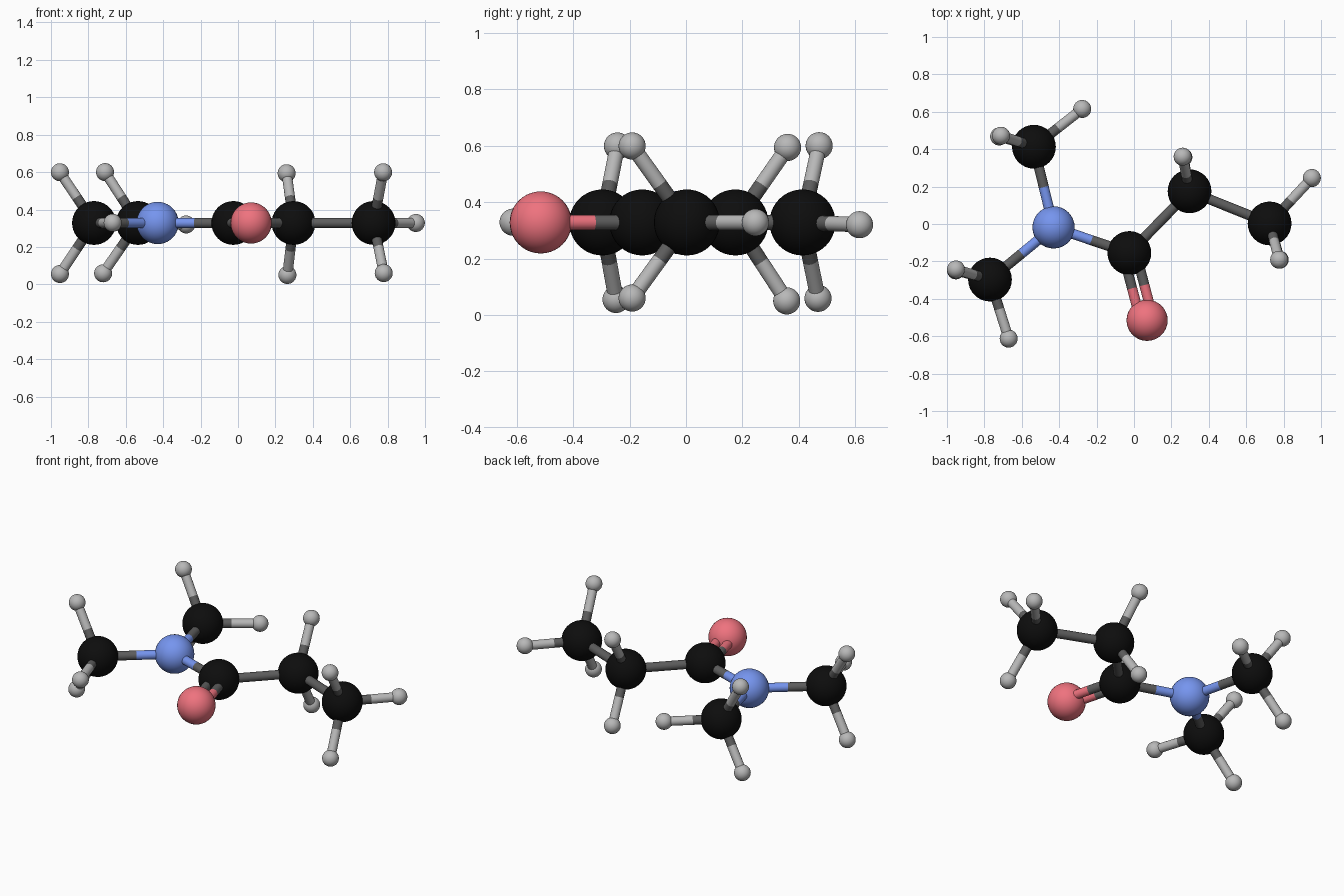
import bpy
from mathutils import Vector

if "Cube" in bpy.data.objects:
    bpy.data.objects.remove(bpy.data.objects["Cube"])

MID = 0.328      # height of the molecule's plane
BOND_R = 0.027


def material(name, rgb):
    m = bpy.data.materials.new(name)
    m.diffuse_color = (*rgb, 1)
    m.use_nodes = True
    m.node_tree.nodes["Principled BSDF"].inputs["Base Color"].default_value = m.diffuse_color
    return m


BLACK = material("carbon_black", (0.004, 0.004, 0.004))
DARK = material("carbon_bond_grey", (0.11, 0.11, 0.11))
BLUE = material("nitrogen_blue", (0.18, 0.30, 0.86))
RED = material("oxygen_red", (0.86, 0.17, 0.21))
LIGHT = material("hydrogen_grey", (0.48, 0.48, 0.48))

# element: (radius, ball material, bond material)
ELEMENTS = {
    "carbon": (0.117, BLACK, DARK),
    "nitrogen": (0.113, BLUE, BLUE),
    "oxygen": (0.110, RED, RED),
    "hydrogen": (0.048, LIGHT, LIGHT),
}


def finish(ob, name, mat):
    ob.name = name
    ob.data.materials.append(mat)
    bpy.ops.object.shade_smooth_by_angle()


def ball(name, element, pos):
    radius, mat, _ = ELEMENTS[element]
    bpy.ops.mesh.primitive_uv_sphere_add(segments=32, ring_count=20,
                                         radius=radius, location=pos)
    finish(bpy.context.object, name, mat)


def rod(name, a, b, mat):
    d = b - a
    bpy.ops.mesh.primitive_cylinder_add(vertices=24, radius=BOND_R, depth=d.length,
                                        end_fill_type='NOTHING', location=(a + b) / 2,
                                        rotation=d.to_track_quat('Z', 'Y').to_euler())
    finish(bpy.context.object, name, mat)


def bond(name, a, b, kind_a, kind_b, shift=Vector((0, 0, 0))):
    # two coloured halves meeting midway
    mid = (a + b) / 2
    rod(name + "_half_a", a + shift, mid + shift, ELEMENTS[kind_a][2])
    rod(name + "_half_b", mid + shift, b + shift, ELEMENTS[kind_b][2])


# heavy atoms, all in one plane
HEAVY = {
    "nitrogen": ("nitrogen", -0.43, -0.018),
    "upper_methyl_carbon": ("carbon", -0.535, 0.413),
    "left_methyl_carbon": ("carbon", -0.77, -0.297),
    "carbonyl_carbon": ("carbon", -0.025, -0.155),
    "oxygen": ("oxygen", 0.07, -0.515),
    "middle_carbon": ("carbon", 0.297, 0.175),
    "end_methyl_carbon": ("carbon", 0.725, 0.003),
}
atoms = {n: (e, Vector((x, y, MID))) for n, (e, x, y) in HEAVY.items()}
for name, (element, pos) in atoms.items():
    ball(name + "_ball", element, pos)

# backbone bonds
for a, b in [("nitrogen", "upper_methyl_carbon"), ("nitrogen", "left_methyl_carbon"),
             ("nitrogen", "carbonyl_carbon"), ("carbonyl_carbon", "middle_carbon"),
             ("middle_carbon", "end_methyl_carbon")]:
    bond(f"bond_{a}_{b}", atoms[a][1], atoms[b][1], atoms[a][0], atoms[b][0])

# double bond to the oxygen
c, o = atoms["carbonyl_carbon"][1], atoms["oxygen"][1]
side = (o - c).cross(Vector((0, 0, 1))).normalized() * 0.034
for i, s in enumerate((-1, 1)):
    bond(f"double_bond_{i}", c, o, "carbon", "oxygen", side * s)

# hydrogens: parent carbon -> positions
HYDROGENS = {
    "upper_methyl_carbon": [(-0.277, 0.615, 0.32), (-0.711, 0.472, 0.600), (-0.721, 0.468, 0.059)],
    "left_methyl_carbon": [(-0.67, -0.613, 0.329), (-0.952, -0.243, 0.599), (-0.952, -0.248, 0.055)],
    "middle_carbon": [(0.260, 0.360, 0.594), (0.264, 0.357, 0.050)],
    "end_methyl_carbon": [(0.951, 0.246, 0.328), (0.776, -0.191, 0.599), (0.779, -0.191, 0.060)],
}
for parent, spots in HYDROGENS.items():
    for i, p in enumerate(spots):
        p = Vector(p)
        ball(f"{parent}_hydrogen_{i}", "hydrogen", p)
        bond(f"{parent}_hydrogen_bond_{i}", atoms[parent][1], p, "carbon", "hydrogen")
